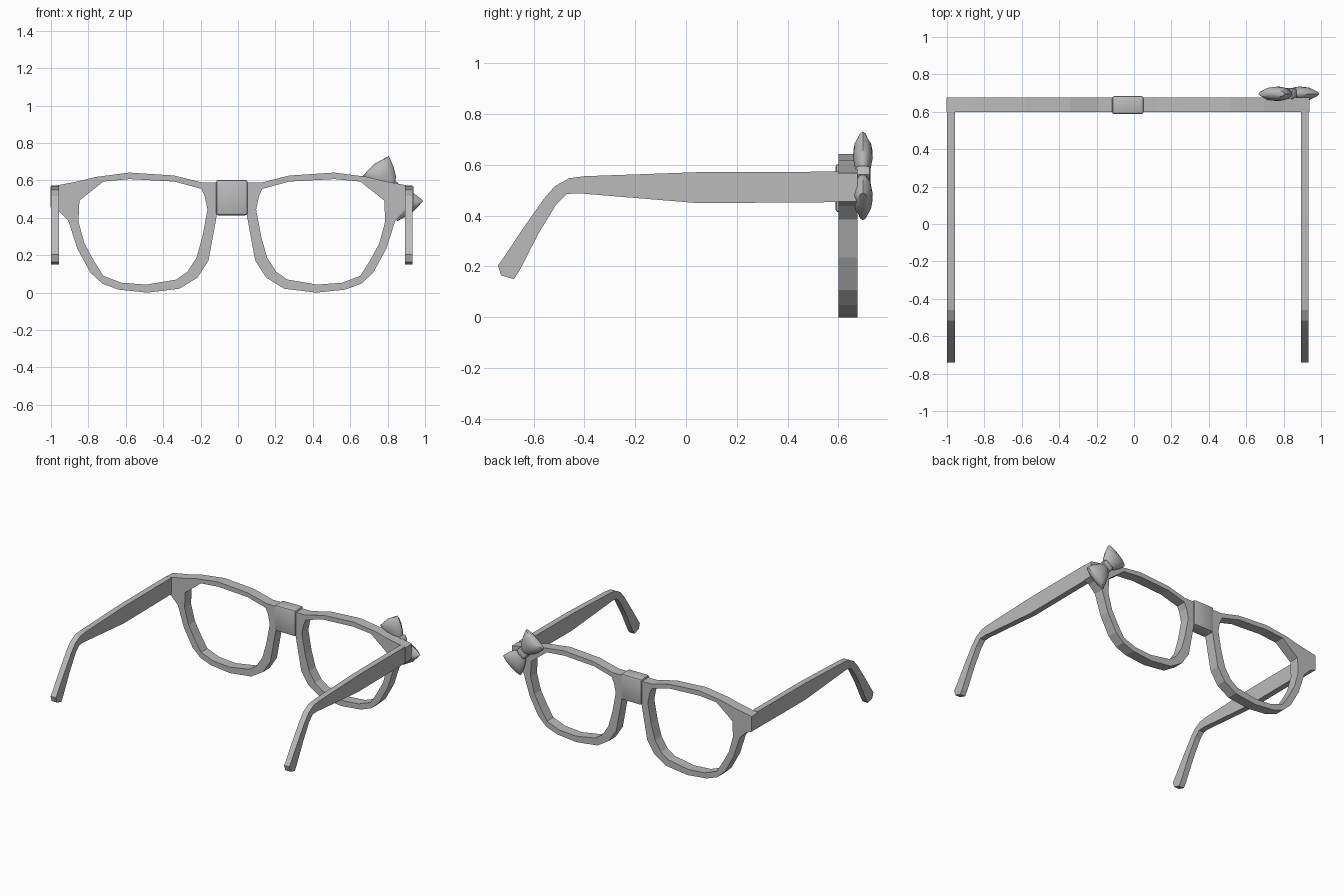
import bpy, bmesh, math
from mathutils import Vector, Matrix

cube = bpy.data.objects.get("Cube")
if cube:
    bpy.data.objects.remove(cube)

CX = -0.033              # symmetry plane of the spectacles
Y0, Y1 = 0.60, 0.675     # depth of the rims

grey = bpy.data.materials.new("plain grey")
grey.use_nodes = True
grey.diffuse_color = (0.5, 0.5, 0.5, 1)
grey.node_tree.nodes["Principled BSDF"].inputs["Base Color"].default_value = (0.5, 0.5, 0.5, 1)


def finish(bm, name, angle=None):
    bmesh.ops.recalc_face_normals(bm, faces=bm.faces)
    mesh = bpy.data.meshes.new(name)
    bm.to_mesh(mesh)
    bm.free()
    mesh.materials.append(grey)
    obj = bpy.data.objects.new(name, mesh)
    bpy.context.collection.objects.link(obj)
    if angle:
        bpy.context.view_layer.objects.active = obj
        obj.select_set(True)
        bpy.ops.object.shade_smooth_by_angle(angle=math.radians(angle))
        obj.select_set(False)
    return obj


def extrude(bm, faces, offset):
    new = bmesh.ops.extrude_face_region(bm, geom=faces)["geom"]
    bmesh.ops.translate(bm, vec=offset, verts=[v for v in new if isinstance(v, bmesh.types.BMVert)])


def block(name, centre, size, bevel, turn=0):
    bm = bmesh.new()
    bmesh.ops.create_cube(bm, size=1)
    bmesh.ops.scale(bm, vec=size, verts=bm.verts)
    bmesh.ops.bevel(bm, geom=bm.edges[:], offset=bevel, segments=2, profile=0.5, affect="EDGES")
    bm.transform(Matrix.Translation(centre) @ Matrix.Rotation(turn, 4, "Y"))
    return finish(bm, name, 40)


# Rim outlines as (distance from the middle, height)
outer = [(.07, .588), (.157, .588), (.307, .626), (.548, .642), (.73, .618), (.826, .594),
         (.97, .567), (.97, .455), (.927, .438), (.874, .385), (.826, .235), (.756, .107),
         (.692, .048), (.606, .016), (.451, .0), (.28, .021), (.184, .08), (.125, .171),
         (.098, .316), (.075, .444)]
inner = [(.145, .515), (.163, .555), (.307, .594), (.548, .607), (.687, .594), (.815, .492),
         (.82, .38), (.788, .262), (.735, .166), (.687, .09), (.59, .053), (.457, .043),
         (.296, .07), (.237, .112), (.189, .187), (.157, .3), (.13, .444)]

# Temple arm side profile as (y, z)
arm = [(.6, .573), (.05, .571), (-.40, .555), (-.46, .547), (-.516, .516), (-.56, .465),
       (-.638, .354), (-.728, .22), (-.74, .205), (-.728, .165), (-.677, .15), (-.657, .18),
       (-.58, .33), (-.51, .445), (-.47, .485), (-.425, .488), (.05, .449), (.6, .453)]

for side, word in ((1, "left"), (-1, "right")):
    # Rim with lens opening
    bm = bmesh.new()
    edges = []
    for loop in (outer, inner):
        vs = [bm.verts.new((CX + side * u, Y0, z)) for u, z in loop]
        edges += [bm.edges.new((vs[i - 1], vs[i])) for i in range(len(vs))]
    bmesh.ops.triangle_fill(bm, edges=edges, use_beauty=True)
    extrude(bm, bm.faces[:], (0, Y1 - Y0, 0))
    finish(bm, word + "_rim")

    # Temple arm
    bm = bmesh.new()
    face = bm.faces.new([bm.verts.new((CX + side * .967, y, z)) for y, z in arm])
    extrude(bm, [face], (-side * .042, 0, 0))
    finish(bm, word + "_temple_arm")

# Bridge block over the nose
block("bridge", (CX, .636, .508), (.168, .096, .19), .012)

# Bow on the left front corner
centre = Vector((.828, .696, .556))
along, across = Vector((.61, 0, -.79)), Vector((.79, 0, .61))
rings = [(.015, .030, .022), (.045, .055, .032), (.09, .074, .039), (.13, .085, .037), (.152, .089, .022)]
SIDES = 12
for side, word in ((1, "lower"), (-1, "upper")):
    bm = bmesh.new()
    prev = None
    for s, w, t in rings:
        ring = []
        for k in range(SIDES):
            a = math.tau * k / SIDES
            ring.append(bm.verts.new(centre + along * side * s + across * w * math.cos(a)
                                     + Vector((0, t * math.sin(a), 0))))
        if prev:
            for k in range(SIDES):
                bm.faces.new((prev[k - 1], prev[k], ring[k], ring[k - 1]))
        else:
            bm.faces.new(ring)
        prev = ring
    tip = bm.verts.new(centre + along * side * .166)
    for k in range(SIDES):
        bm.faces.new((prev[k - 1], prev[k], tip))
    finish(bm, word + "_bow_lobe", 40)

block("bow_knot", centre, (.05, .062, .08), .014, math.atan2(.79, .61))
